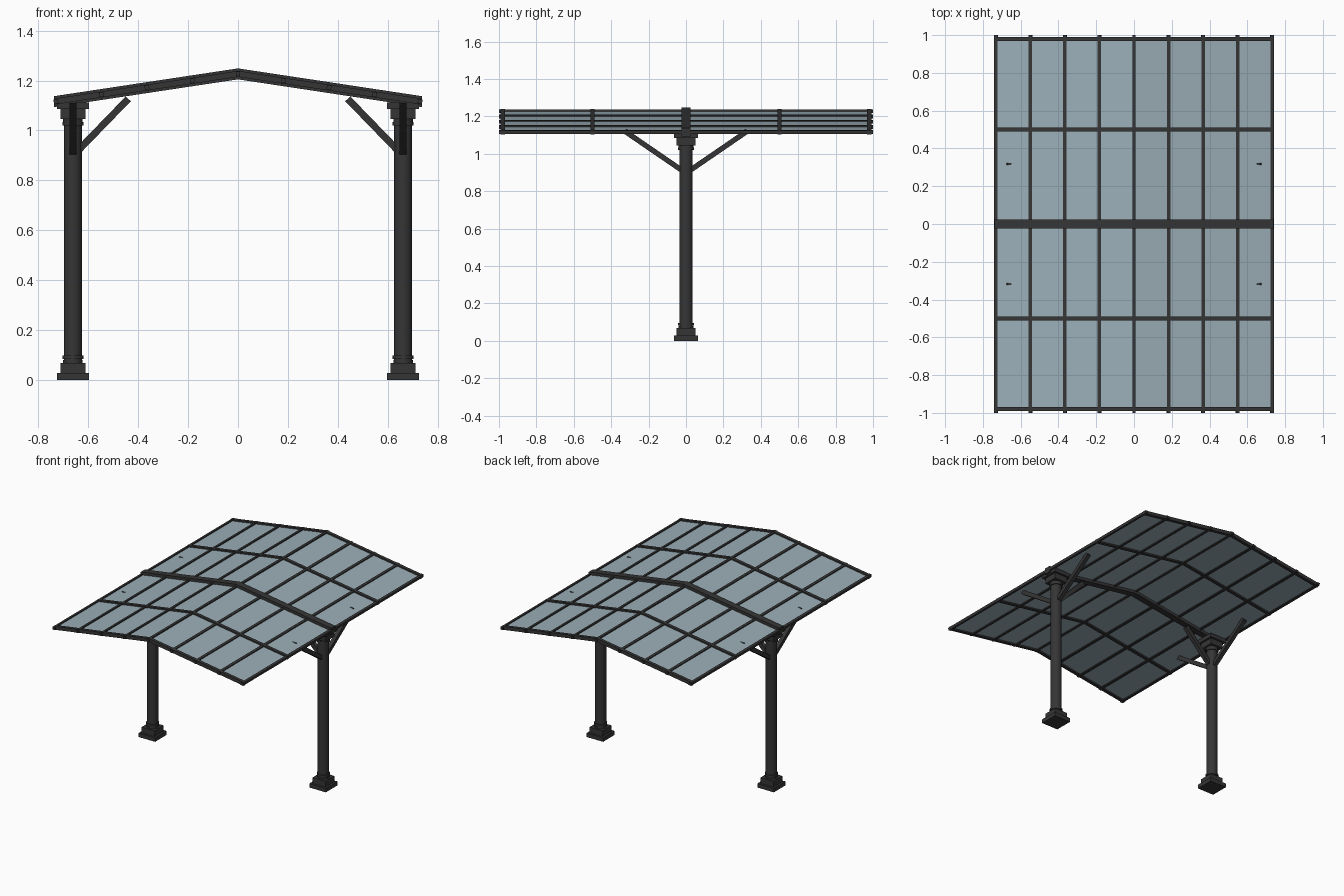
import bpy, math
from mathutils import Vector, Matrix

if "Cube" in bpy.data.objects:
    bpy.data.objects.remove(bpy.data.objects["Cube"])

def material(name, rgb):
    m = bpy.data.materials.new(name)
    m.diffuse_color = (*rgb, 1)
    m.use_nodes = True
    m.node_tree.nodes["Principled BSDF"].inputs["Base Color"].default_value = m.diffuse_color
    return m

METAL = material("dark_metal", (0.036, 0.036, 0.036))
GLASS = material("roof_glass", (0.33, 0.43, 0.48))

def box(name, loc, size, mat=METAL, rot=None):
    bpy.ops.mesh.primitive_cube_add(size=1)
    o = bpy.context.object
    o.name = name
    o.data.transform(Matrix.Diagonal((*size, 1)))
    if rot:
        o.data.transform(rot)
    o.location = loc
    o.data.materials.append(mat)
    return o

def cylinder(name, loc, radius, depth):
    bpy.ops.mesh.primitive_cylinder_add(vertices=32, radius=radius, depth=depth, location=loc)
    o = bpy.context.object
    o.name = name
    o.data.materials.append(METAL)
    bpy.ops.object.shade_smooth_by_angle(angle=math.radians(40))

def brace(name, a, b, width=0.028):
    a, b = Vector(a), Vector(b)
    d = b - a
    q = d.to_track_quat('Z', 'Y').to_matrix().to_4x4()
    box(name, (a + b) / 2, (width, width, d.length), METAL, q)

def sloped(name, side, y0, y1, half, mat):
    # one pitched strip: vertical end cuts, mitred at the ridge
    prof = [(0, RIDGE - half), (EAVE, RIDGE - half - SLOPE * EAVE),
            (EAVE, RIDGE + half - SLOPE * EAVE), (0, RIDGE + half)]
    verts = [(side * x, y, z) for y in (y0, y1) for x, z in prof]
    faces = [(0, 1, 2, 3), (7, 6, 5, 4)] + [(i, i + 4, (i + 1) % 4 + 4, (i + 1) % 4) for i in range(4)]
    if side < 0:
        faces = [f[::-1] for f in faces]
    me = bpy.data.meshes.new(name)
    me.from_pydata(verts, [], faces)
    me.materials.append(mat)
    o = bpy.data.objects.new(name, me)
    bpy.context.collection.objects.link(o)

RIDGE, EAVE, SLOPE = 1.227, 0.738, 0.151
ANGLE = math.atan(SLOPE)
COL = 0.662

for s, tag in ((-1, "left"), (1, "right")):
    # glazing and pitched rafters
    sloped(f"{tag}_roof_glass", s, -0.99, 0.99, 0.002, GLASS)
    for i, y in enumerate((-0.98, -0.5, 0.5, 0.98)):
        sloped(f"{tag}_rafter_{i}", s, y - 0.011, y + 0.011, 0.012, METAL)
    sloped(f"{tag}_main_beam", s, -0.023, 0.023, 0.022, METAL)
    # lengthwise glazing bars
    for i in range(1, 5):
        x = i * 0.1825
        box(f"{tag}_glazing_bar_{i}", (s * x, 0, RIDGE - SLOPE * x), (0.018, 2, 0.018), METAL,
            Matrix.Rotation(s * ANGLE, 4, 'Y'))
    # column with stepped base and capital
    x = s * COL
    cylinder(f"{tag}_column", (x, 0, 0.56), 0.036, 1.06)
    for part, z0, z1, w in (("plinth", 0, 0.028, 0.128), ("base_block", 0.028, 0.068, 0.1),
                            ("capital_block", 1.046, 1.086, 0.1), ("abacus", 1.086, 1.113, 0.128)):
        box(f"{tag}_{part}", (x, 0, (z0 + z1) / 2), (w, w, z1 - z0))
    for part, z in (("base", 0.09), ("neck", 1.027)):
        cylinder(f"{tag}_{part}_ring", (x, 0, z), 0.042, 0.014)
    for part, z in (("base", 0.073), ("neck", 1.041)):
        cylinder(f"{tag}_{part}_collar", (x, 0, z), 0.039, 0.012)
    # diagonal braces
    brace(f"{tag}_inner_brace", (x, 0, 0.898), (s * 0.44, 0, 1.127))
    for d, e in ((-1, "front"), (1, "back")):
        brace(f"{tag}_{e}_brace", (x, 0, 0.897), (x, d * 0.327, 1.121))

# ridge bar
box("ridge_bar", (0, 0, RIDGE), (0.018, 2, 0.018))
